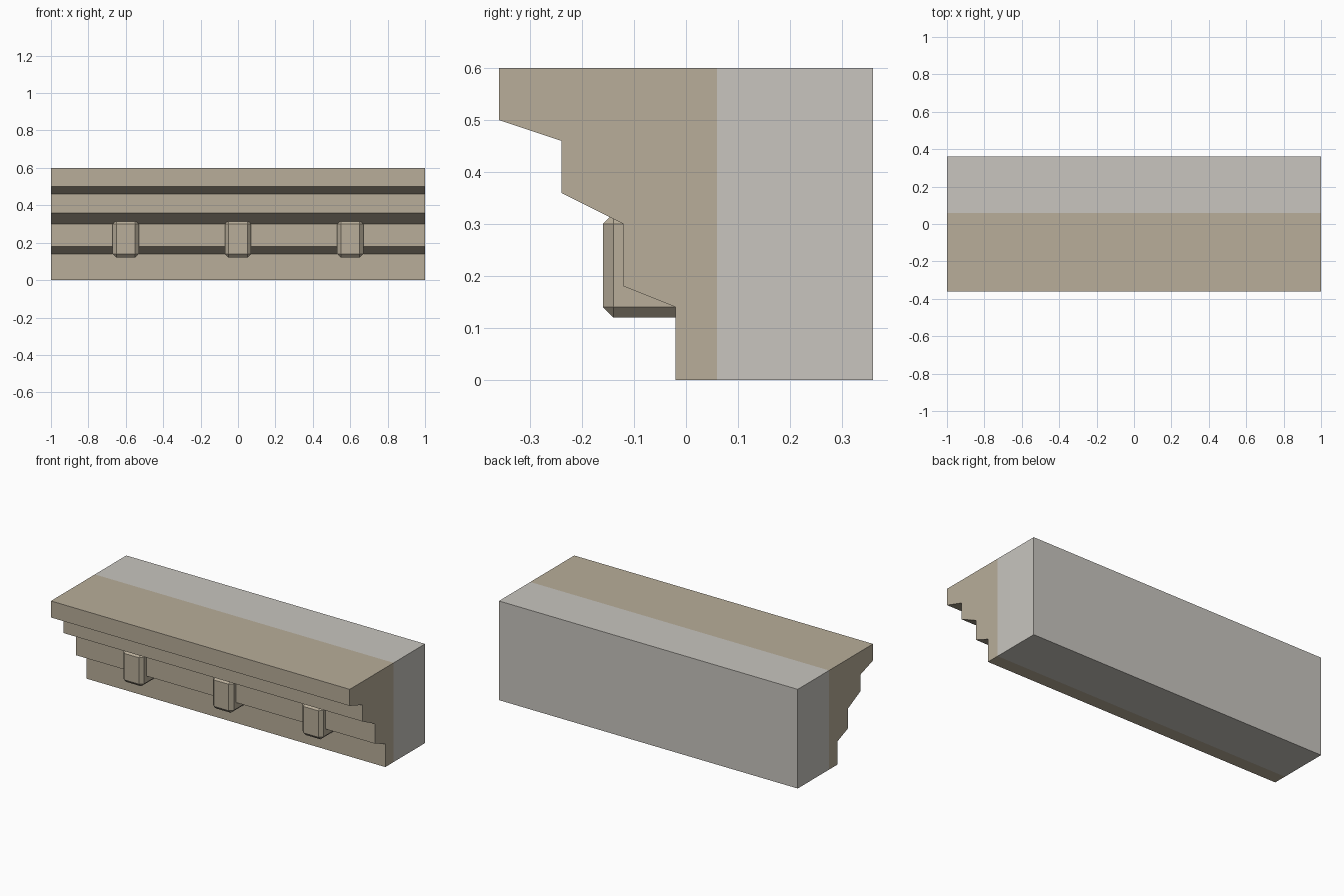
import bpy, bmesh
from mathutils import Matrix

if "Cube" in bpy.data.objects:
    bpy.data.objects.remove(bpy.data.objects["Cube"])


def material(name, color):
    m = bpy.data.materials.new(name)
    m.diffuse_color = (*color, 1)
    m.use_nodes = True
    m.node_tree.nodes["Principled BSDF"].inputs["Base Color"].default_value = m.diffuse_color
    return m


def finish(name, bm, mat):
    bmesh.ops.recalc_face_normals(bm, faces=bm.faces)
    mesh = bpy.data.meshes.new(name)
    bm.to_mesh(mesh)
    bm.free()
    mesh.materials.append(mat)
    obj = bpy.data.objects.new(name, mesh)
    bpy.context.collection.objects.link(obj)
    return obj


def extrude_profile(name, points, mat):
    """Sweep a (y, z) profile along x from -1 to 1."""
    bm = bmesh.new()
    face = bm.faces.new([bm.verts.new((-1, y, z)) for y, z in points])
    new = bmesh.ops.extrude_face_region(bm, geom=[face])["geom"]
    verts = [v for v in new if isinstance(v, bmesh.types.BMVert)]
    bmesh.ops.translate(bm, verts=verts, vec=(2, 0, 0))
    # the extrusion may drop or keep the start cap: make sure both ends are closed
    bmesh.ops.holes_fill(bm, edges=bm.edges, sides=0)
    return finish(name, bm, mat)


def bevelled_box(name, lo, hi, bevel, mat):
    bm = bmesh.new()
    size = [b - a for a, b in zip(lo, hi)]
    centre = [(a + b) / 2 for a, b in zip(lo, hi)]
    bmesh.ops.create_cube(bm, size=1, matrix=Matrix.Translation(centre) @ Matrix.Diagonal((*size, 1)))
    bmesh.ops.bevel(bm, geom=bm.edges[:], offset=bevel, segments=1, affect='EDGES')
    return finish(name, bm, mat)


sandstone = material("sandstone", (0.48, 0.42, 0.32))
plaster = material("pale_plaster", (0.58, 0.56, 0.52))

# Wall behind the moulding
extrude_profile("wall", [(0.06, 0), (0.36, 0), (0.36, 0.6), (0.06, 0.6)], plaster)

# Stepped cornice with sloped undersides
extrude_profile("cornice", [
    (0.06, 0), (0.06, 0.6), (-0.36, 0.6), (-0.36, 0.5), (-0.24, 0.46),
    (-0.24, 0.36), (-0.12, 0.30), (-0.12, 0.18), (-0.02, 0.14), (-0.02, 0)], sandstone)

# Three chamfered bracket blocks under the cornice
for i, x in enumerate((-0.6, 0, 0.6)):
    bevelled_box(f"bracket_{i + 1}", (x - 0.07, -0.16, 0.12), (x + 0.07, 0.04, 0.32), 0.02, sandstone)
